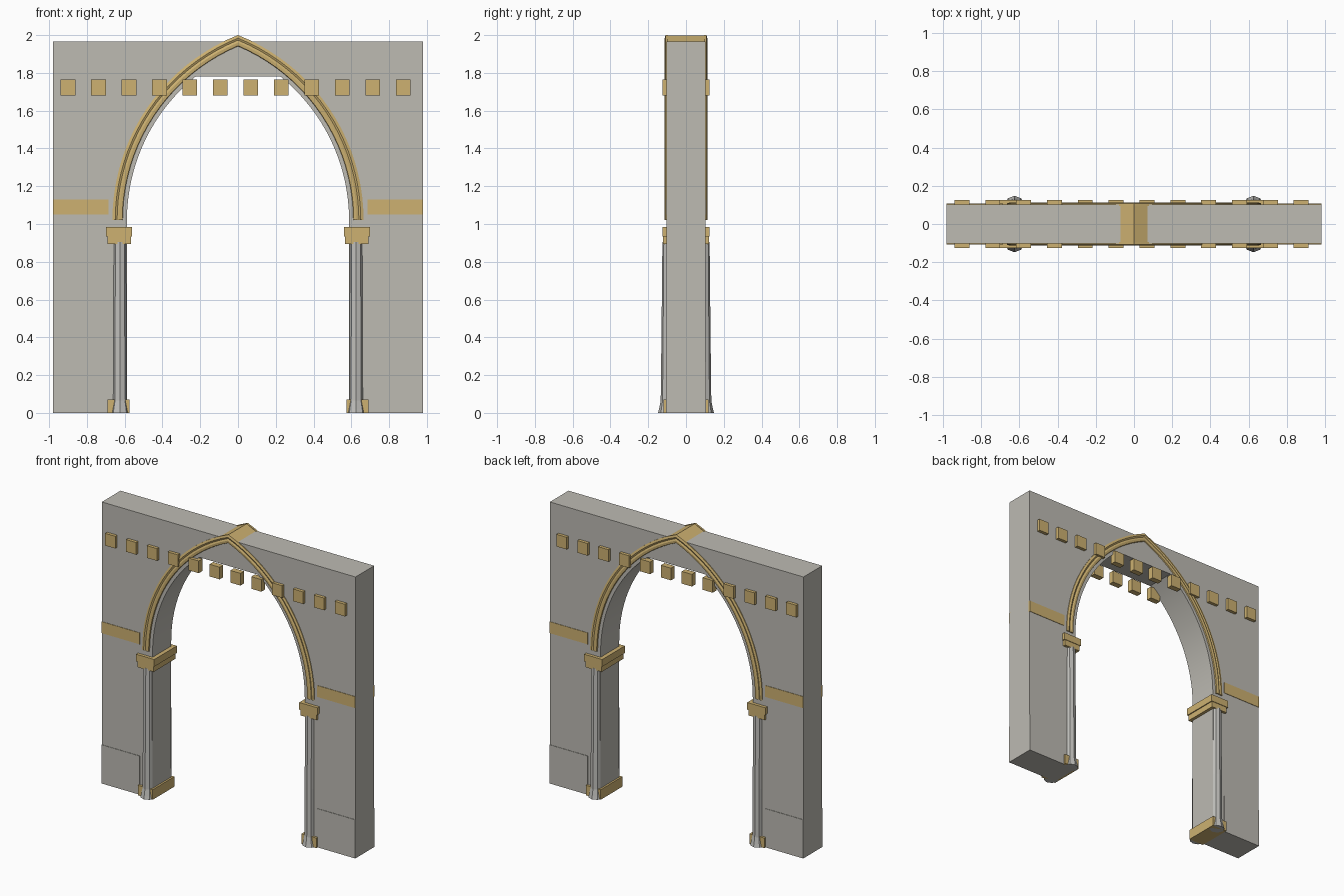
import bpy, bmesh, math

if "Cube" in bpy.data.objects:
    bpy.data.objects.remove(bpy.data.objects["Cube"])

W, D, H = 0.98, 0.103, 1.965        # wall half width, half depth, height
CX, CZ = 0.39, 1.02                 # arc centre offset and springing height


def material(name, rgb):
    m = bpy.data.materials.new(name)
    m.diffuse_color = (*rgb, 1)
    m.use_nodes = True
    m.node_tree.nodes["Principled BSDF"].inputs["Base Color"].default_value = m.diffuse_color
    return m


STONE = material("warm grey stone", (0.51, 0.495, 0.45))
SHAFT = material("light grey stone", (0.52, 0.515, 0.49))
GOLD = material("sandy gold", (0.61, 0.44, 0.165))


def finish(name, bm, mat, smooth=False):
    bmesh.ops.recalc_face_normals(bm, faces=bm.faces)
    me = bpy.data.meshes.new(name)
    bm.to_mesh(me)
    bm.free()
    me.materials.append(mat)
    ob = bpy.data.objects.new(name, me)
    bpy.context.collection.objects.link(ob)
    if smooth:
        bpy.ops.object.select_all(action='DESELECT')
        ob.select_set(True)
        bpy.context.view_layer.objects.active = ob
        bpy.ops.object.shade_smooth_by_angle(angle=math.radians(25))
    return ob


def box(name, x0, x1, y0, y1, z0, z1, mat):
    bm = bmesh.new()
    bmesh.ops.create_cube(bm, size=1)
    for v in bm.verts:
        v.co = ((x0 + x1) / 2 + v.co.x * (x1 - x0),
                (y0 + y1) / 2 + v.co.y * (y1 - y0),
                (z0 + z1) / 2 + v.co.z * (z1 - z0))
    return finish(name, bm, mat)


def prism(name, outline, depth, mat, smooth=False):
    """Extrude an x-z outline through the wall."""
    bm = bmesh.new()
    face = bm.faces.new([bm.verts.new((x, -depth, z)) for x, z in outline])
    ext = bmesh.ops.extrude_face_region(bm, geom=[face])
    for v in ext["geom"]:
        if isinstance(v, bmesh.types.BMVert):
            v.co.y = depth
    return finish(name, bm, mat, smooth)


def loft(name, rings, mat, smooth=False):
    """Skin a row of closed cross-sections and cap both ends."""
    bm = bmesh.new()
    vs = [[bm.verts.new(p) for p in r] for r in rings]
    n = len(vs[0])
    for a, b in zip(vs, vs[1:]):
        for i in range(n):
            j = (i + 1) % n
            bm.faces.new((a[i], a[j], b[j], b[i]))
    bm.faces.new(vs[0])
    bm.faces.new(vs[-1])
    return finish(name, bm, mat, smooth)


def arc(r, t, end):
    """Point on the right-hand arc, from springing (t=0) to angle end (t=1)."""
    a = end * t
    return r * math.cos(a) - CX, CZ + r * math.sin(a)


# Wall with arched opening cut flat at the top
R_OPEN = 0.978
top_angle = math.asin((1.78 - CZ) / R_OPEN)
half = [(R_OPEN - CX, 0)] + [arc(R_OPEN, i / 16, top_angle) for i in range(17)]
outline = [(-W, 0), (-W, H), (W, H), (W, 0)] + half + [(-x, z) for x, z in reversed(half)]
prism("wall", outline, D, STONE, True)

# Gold crown of the arch poking out above the wall
prism("arch_crown", [(-0.09, 1.955), (0, 1.999), (0.09, 1.955)], D + 0.003, GOLD)

# Moulding section: radius and distance from the wall centre plane
SECTION = [(1.055, 0.095), (1.055, 0.108), (1.040, 0.113), (1.030, 0.108),
           (1.018, 0.113), (1.003, 0.111), (0.998, 0.095)]

for sy, face in ((-1, "front"), (1, "back")):
    for sx, side in ((-1, "left"), (1, "right")):
        tag = f"{face}_{side}"

        # Pointed arch moulding, mitred at the apex
        rings = []
        for i in range(21):
            ring = []
            for r, y in SECTION:
                x, z = arc(r, i / 20, math.acos(CX / r))
                ring.append((sx * x, sy * y, z))
            rings.append(ring)
        loft("arch_moulding_" + tag, rings, GOLD, True)

        # Eight-sided shaft with a flared foot
        rings = []
        for z, rx, ry in ((0, 0.05, 0.048), (0.02, 0.046, 0.043), (0.065, 0.037, 0.034),
                          (0.4, 0.036, 0.030), (0.905, 0.034, 0.025)):
            rings.append([(sx * 0.625 + rx * math.cos(k * math.pi / 4),
                           sy * 0.1 + ry * math.sin(k * math.pi / 4), z) for k in range(8)])
        loft("column_" + tag, rings, SHAFT)

        # Thin wall bands: gold string course and plain plinth
        x0, x1 = sorted((sx * 0.685, sx * W))
        y0, y1 = sorted((sy * (D - 0.01), sy * (D + 0.003)))
        box("string_course_" + tag, x0, x1, y0, y1, 1.05, 1.13, GOLD)
        box("plinth_" + tag, x0, x1, y0, y1, 0, 0.27, STONE)

    # Row of square blocks
    for i in range(12):
        x = -0.9 + i * 0.1613
        y0, y1 = sorted((sy * 0.085, sy * 0.125))
        box(f"block_{face}_{i + 1}", x - 0.039, x + 0.039, y0, y1, 1.68, 1.765, GOLD)

# Capitals and bases wrapping the jambs through the wall
for sx, side in ((-1, "left"), (1, "right")):
    for name, a, b, y, z0, z1 in (("capital_upper", 0.56, 0.70, 0.125, 0.935, 0.985),
                                  ("capital_lower", 0.567, 0.692, 0.121, 0.895, 0.935),
                                  ("jamb_base", 0.575, 0.69, 0.12, 0, 0.07)):
        x0, x1 = sorted((sx * a, sx * b))
        box(f"{name}_{side}", x0, x1, -y, y, z0, z1, GOLD)
